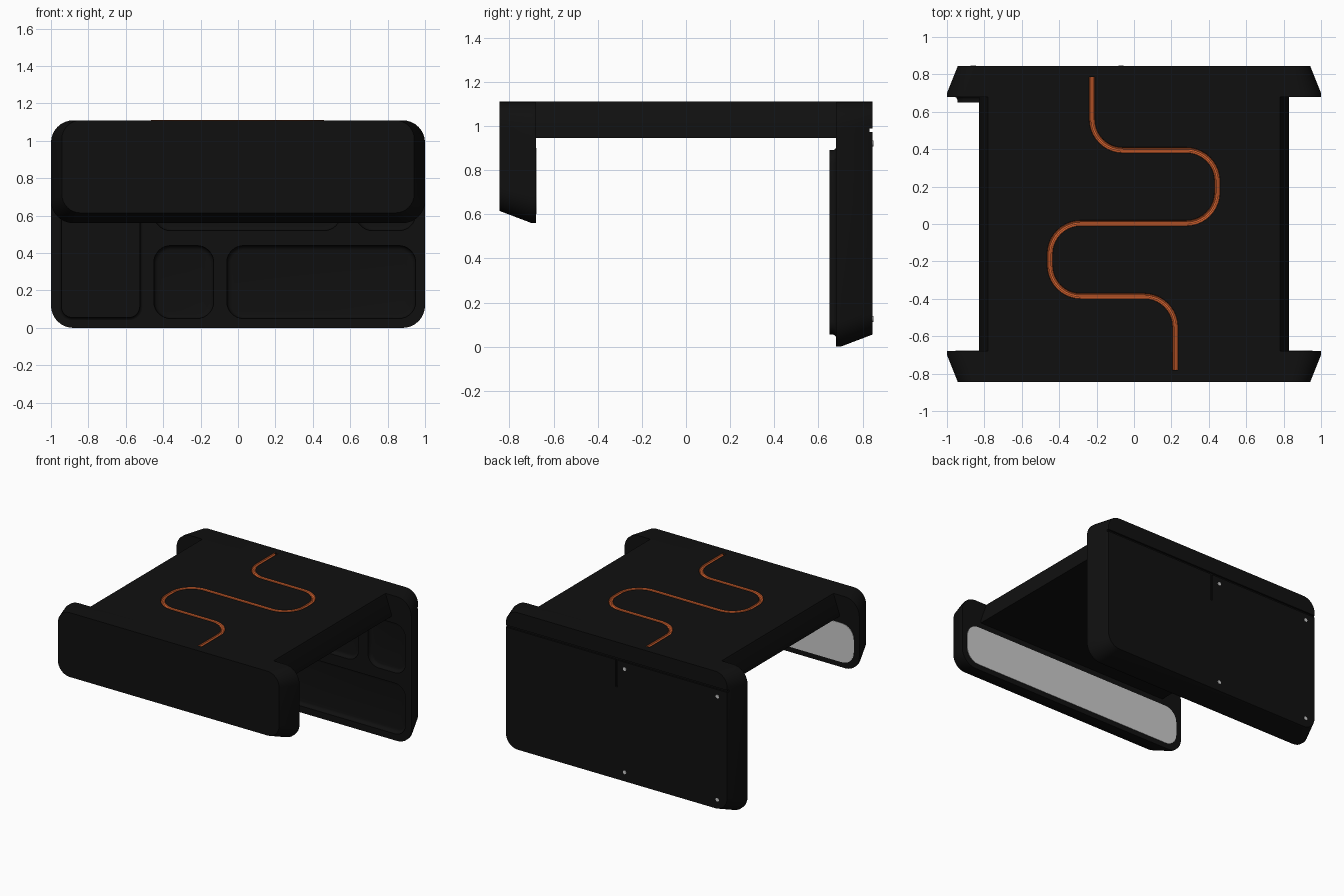
import bpy, bmesh, math
from mathutils import Vector

if "Cube" in bpy.data.objects:
    bpy.data.objects.remove(bpy.data.objects["Cube"])


def material(name, rgb):
    m = bpy.data.materials.new(name)
    m.diffuse_color = (*rgb, 1)
    m.use_nodes = True
    m.node_tree.nodes["Principled BSDF"].inputs["Base Color"].default_value = m.diffuse_color
    return m


BLACK = material("matte_black", (0.005, 0.005, 0.005))
ORANGE = material("orange", (0.7, 0.13, 0.03))


def finish(name, bm, mat=None):
    bmesh.ops.recalc_face_normals(bm, faces=bm.faces)
    me = bpy.data.meshes.new(name)
    bm.to_mesh(me)
    bm.free()
    ob = bpy.data.objects.new(name, me)
    bpy.context.collection.objects.link(ob)
    if mat:
        me.materials.append(mat)
    return ob


def rounded_rect(x0, x1, z0, z1, r, n=8):
    pts = []
    corners = [(x1 - r, z1 - r), (x0 + r, z1 - r), (x0 + r, z0 + r), (x1 - r, z0 + r)]
    for q, (cx, cz) in enumerate(corners):
        for i in range(n + 1):
            a = math.pi / 2 * (q + i / n)
            pts.append((cx + r * math.cos(a), cz + r * math.sin(a)))
    return pts


def loft(name, sections, mat=None):
    """Solid from (y, outline) sections."""
    bm = bmesh.new()
    loops = [[bm.verts.new((x, y, z)) for x, z in pts] for y, pts in sections]
    n = len(loops[0])
    for a, b in zip(loops, loops[1:]):
        for i in range(n):
            j = (i + 1) % n
            bm.faces.new((a[i], a[j], b[j], b[i]))
    bm.faces.new(loops[0])
    bm.faces.new(loops[-1])
    return finish(name, bm, mat)


def box(name, x0, x1, y0, y1, z0, z1):
    rect = [(x0, z0), (x1, z0), (x1, z1), (x0, z1)]
    return loft(name, [(y0, rect), (y1, rect)])


def activate(ob):
    bpy.ops.object.select_all(action='DESELECT')
    ob.select_set(True)
    bpy.context.view_layer.objects.active = ob


def cut(ob, cutter):
    mod = ob.modifiers.new("cut", 'BOOLEAN')
    mod.operation = 'DIFFERENCE'
    mod.solver = 'EXACT'
    mod.object = cutter
    activate(ob)
    bpy.ops.object.modifier_apply(modifier=mod.name)


TOP = 1.11


# Winding line: corners of a path, each rounded
def winding_path(r=0.165, n=10):
    corners = [Vector(p) for p in [(-.225, .785), (-.225, .395), (.445, .395), (.445, .005),
                                   (-.45, .005), (-.45, -.385), (.22, -.385), (.22, -.78)]]
    pts = [corners[0]]
    for a, b, c in zip(corners, corners[1:], corners[2:]):
        u, v = (a - b).normalized(), (c - b).normalized()
        centre = b + (u + v) * r
        for i in range(n + 1):
            t = math.pi / 2 * i / n
            pts.append(centre - v * r * math.cos(t) - u * r * math.sin(t))
    return pts + [corners[-1]]


def tube(name, radius):
    cu = bpy.data.curves.new(name, 'CURVE')
    cu.dimensions = '3D'
    cu.bevel_depth = radius
    cu.bevel_resolution = 3
    cu.use_fill_caps = True
    sp = cu.splines.new('POLY')
    pts = winding_path()
    sp.points.add(len(pts) - 1)
    for p, co in zip(sp.points, pts):
        p.co = (co.x, co.y, TOP, 1)
    ob = bpy.data.objects.new(name, cu)
    bpy.context.collection.objects.link(ob)
    activate(ob)
    bpy.ops.object.convert(target='MESH')
    return bpy.context.view_layer.objects.active


# End plates: sloped outer rim on the sides and bottom, straight top
def plate(name, side, z0):
    return loft(name, [(side * 0.68, rounded_rect(-1, 1, z0, TOP, 0.12)),
                       (side * 0.70, rounded_rect(-1, 1, z0, TOP, 0.12)),
                       (side * 0.845, rounded_rect(-.942, .942, z0 + .055, TOP, 0.1))], BLACK)


front_plate = plate("front_plate", -1, 0.56)
back_plate = plate("back_plate", 1, 0.0)

# Deck with the same sloped sides
profile = [(-.83, .945), (.83, .945), (.83, .965), (.78, TOP), (-.78, TOP), (-.83, .965)]
deck = loft("deck", [(-.68, profile), (.68, profile)], BLACK)

cutters = []

# Soft-edged pockets in the inner side of the back plate
for i, (x0, x1, z0, z1) in enumerate([(-.45, -.13, .05, .44), (-.06, .95, .05, .44),
                                      (-.45, .55, .52, .9), (.63, .95, .52, .9)]):
    def inset(d):
        return rounded_rect(x0 + d, x1 - d, z0 + d, z1 - d, 0.09 - d)
    c = loft(f"pocket_cutter_{i}", [(.66, inset(0)), (.688, inset(0)), (.701, inset(.006)),
                                    (.708, inset(.015)), (.71, inset(.025))])
    cut(back_plate, c)
    cutters.append(c)

# Seams on the back
for dims in [(-1.1, 1.1, .832, .9, .972, .988), (-.008, .008, .834, .9, .765, .98)]:
    c = box("seam_cutter", *dims)
    cut(back_plate, c)
    cutters.append(c)

# Groove for the line across the top
groove = tube("groove_cutter", 0.0155)
for part in (deck, front_plate, back_plate):
    cut(part, groove)
cutters.append(groove)
for c in cutters:
    bpy.data.objects.remove(c)

# Orange half-round lining of the groove
lining = tube("line_inlay", 0.015)
bm = bmesh.new()
bm.from_mesh(lining.data)
bmesh.ops.bisect_plane(bm, geom=bm.verts[:] + bm.edges[:] + bm.faces[:], plane_co=(0, 0, TOP + .001),
                       plane_no=(0, 0, 1), clear_outer=True)
bmesh.ops.reverse_faces(bm, faces=bm.faces)
bm.to_mesh(lining.data)
bm.free()
lining.data.materials.clear()
lining.data.materials.append(ORANGE)

# Raised panel at the left, flared where it meets the plate
raised_panel = loft("raised_panel", [
    (y, rounded_rect(-.945 - d, -.525 + d, .055 - d, .89 + d, 0.06 + d))
    for y, d in [(.65, 0), (.666, 0), (.674, .004), (.679, .01), (.681, .018)]], BLACK)

# Grey pad on the inner side of the front plate
pad_outline = rounded_rect(-.955, .955, .6, .9, .1)
pad = loft("grey_pad", [(-.682, pad_outline), (-.677, pad_outline)])

# Screws on the back
for x in (-.86, -.07):
    for z in (.125, .92):
        ring = [(x + .014 * math.cos(i * math.pi / 8), z + .014 * math.sin(i * math.pi / 8)) for i in range(16)]
        loft("screw", [(.83, ring), (.848, ring)])

for ob in list(bpy.context.scene.objects):
    activate(ob)
    bpy.ops.object.shade_smooth_by_angle(angle=math.radians(35))
